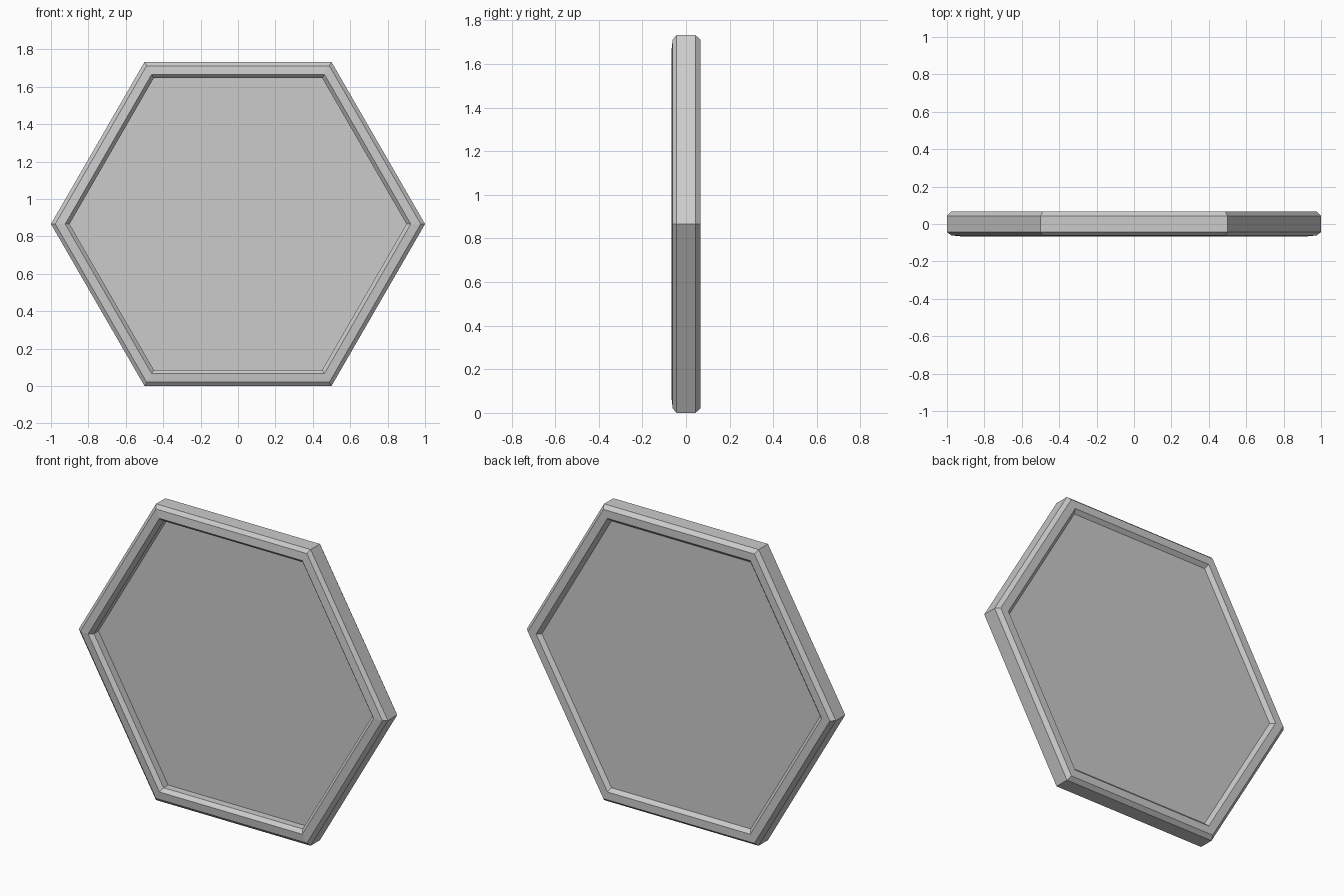
import bpy, bmesh, math

cube = bpy.data.objects.get("Cube")
if cube:
    bpy.data.objects.remove(cube, do_unlink=True)

SIDES = 6
APOTHEM = math.cos(math.pi / SIDES)   # corner radius is 1

grey = bpy.data.materials.new("light_grey")
grey.use_nodes = True
grey.diffuse_color = (0.6, 0.6, 0.6, 1)
grey.node_tree.nodes["Principled BSDF"].inputs["Base Color"].default_value = grey.diffuse_color


def hex_ring(bm, apothem, y):
    """Hexagon of vertices standing upright at depth y, points left and right."""
    r = apothem / APOTHEM
    angles = [math.tau * i / SIDES for i in range(SIDES)]
    return [bm.verts.new((r * math.cos(a), y, APOTHEM + r * math.sin(a))) for a in angles]


def hex_part(name, profile, closed):
    """Sweep an (apothem, y) profile round the hexagon; an open one gets end caps."""
    bm = bmesh.new()
    rings = [hex_ring(bm, *p) for p in profile]
    pairs = list(zip(rings, rings[1:]))
    if closed:
        pairs.append((rings[-1], rings[0]))
    else:
        bm.faces.new(rings[0])
        bm.faces.new(rings[-1])
    for a, b in pairs:
        for i in range(SIDES):
            j = (i + 1) % SIDES
            bm.faces.new((a[i], a[j], b[j], b[i]))
    bmesh.ops.recalc_face_normals(bm, faces=bm.faces)
    mesh = bpy.data.meshes.new(name)
    bm.to_mesh(mesh)
    bm.free()
    mesh.materials.append(grey)
    obj = bpy.data.objects.new(name, mesh)
    bpy.context.collection.objects.link(obj)
    return obj


# Bevelled frame: outer wall, front rim, inner wall, back rim
hex_part("frame", [
    (APOTHEM, 0.043), (APOTHEM, -0.043),
    (0.846, -0.061), (0.80, -0.066),
    (0.78, -0.045), (0.78, 0.045),
    (0.80, 0.066), (0.846, 0.066),
], closed=True)

# Panel: deep recess at the front, shallow at the back
hex_part("panel", [(0.782, -0.003), (0.782, 0.045)], closed=False)
